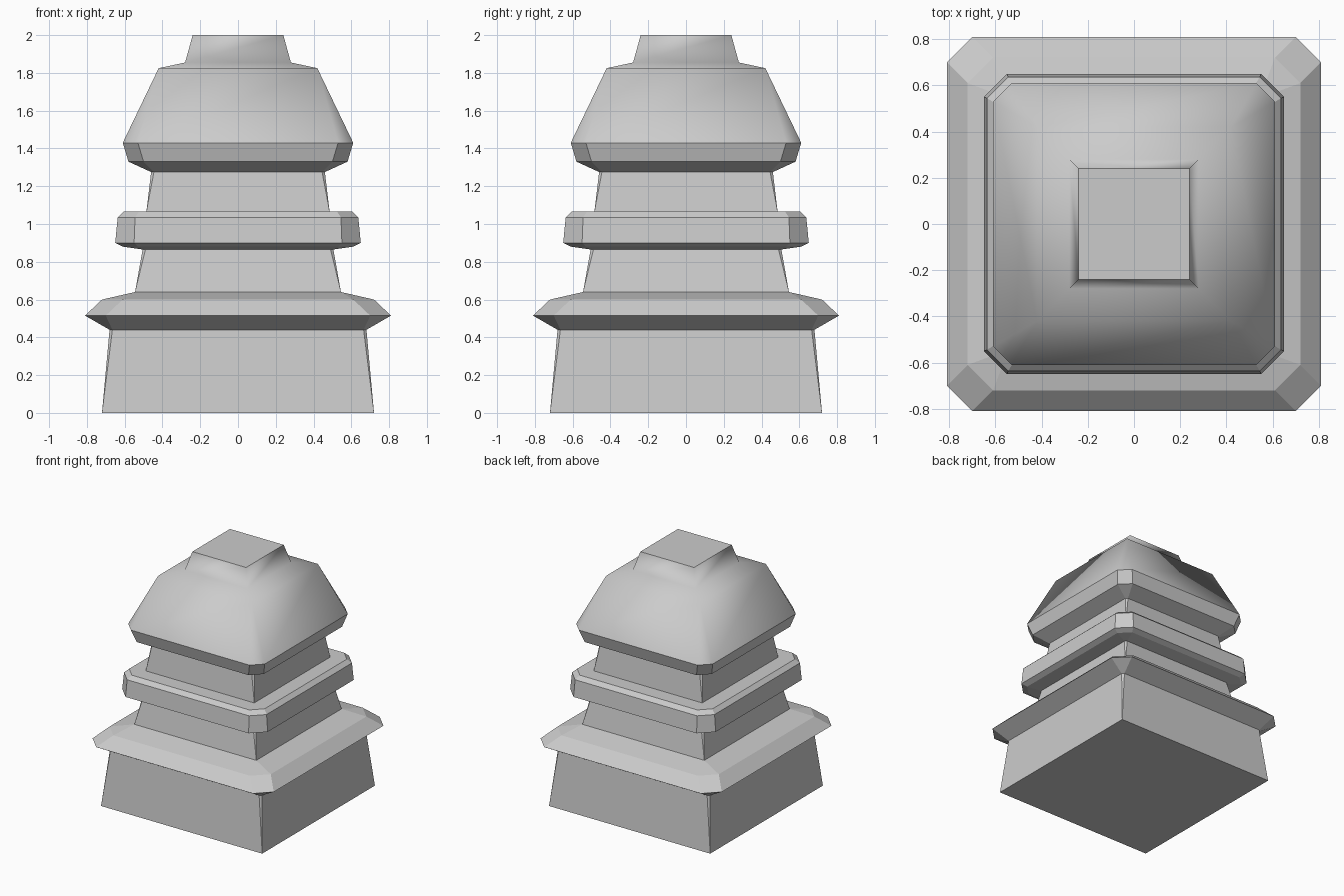
import bpy
import bmesh

if "Cube" in bpy.data.objects:
    bpy.data.objects.remove(bpy.data.objects["Cube"])


def ring(bm, half, chamfer, z):
    """Square ring with cut corners, counter-clockwise seen from above."""
    h, k = half, half - chamfer
    pts = [(h, -k), (h, k), (k, h), (-k, h), (-h, k), (-h, -k), (-k, -h), (k, -h)]
    return [bm.verts.new((x, y, z)) for x, y in pts]


def loft(name, profile, cap_bottom=False, cap_top=False, smooth=False):
    """Skin a stack of (half width, corner cut, height) rings."""
    bm = bmesh.new()
    rings = [ring(bm, *p) for p in profile]
    for a, b in zip(rings, rings[1:]):
        for i in range(8):
            j = (i + 1) % 8
            bm.faces.new((a[i], a[j], b[j], b[i])).smooth = smooth
    if cap_bottom:
        bm.faces.new(rings[0][::-1])
    if cap_top:
        bm.faces.new(rings[-1])
    # uncut corners collapse to a single vertex
    bmesh.ops.remove_doubles(bm, verts=bm.verts, dist=0.0005)
    top = profile[-1][2]
    for e in bm.edges:
        if cap_top and all(abs(v.co.z - top) < 1e-4 for v in e.verts):
            e.smooth = False
    mesh = bpy.data.meshes.new(name)
    bm.to_mesh(mesh)
    bm.free()
    obj = bpy.data.objects.new(name, mesh)
    bpy.context.collection.objects.link(obj)
    return obj


# Tapered plinth
loft("plinth", [(0.72, 0, 0), (0.68, 0.015, 0.44)], cap_bottom=True)
# Wide lower eave
loft("lower_eave", [(0.68, 0.015, 0.44), (0.81, 0.11, 0.515),
                    (0.72, 0.11, 0.60), (0.545, 0, 0.64)])
# Lower wall
loft("lower_wall", [(0.545, 0, 0.64), (0.505, 0.015, 0.865)])
# Middle band
loft("middle_band", [(0.505, 0.015, 0.865), (0.61, 0.08, 0.88), (0.65, 0.10, 0.90),
                     (0.637, 0.092, 1.035), (0.605, 0.08, 1.065), (0.485, 0, 1.065)])
# Upper wall
loft("upper_wall", [(0.485, 0, 1.065), (0.46, 0.015, 1.275)])
# Rim under the roof
loft("roof_rim", [(0.46, 0.015, 1.275), (0.58, 0.08, 1.33), (0.61, 0.08, 1.43)])
# Soft-shaded roof with square neck
loft("roof", [(0.61, 0.08, 1.43), (0.42, 0, 1.825), (0.28, 0, 1.855), (0.24, 0, 2.0)],
     cap_top=True, smooth=True)
